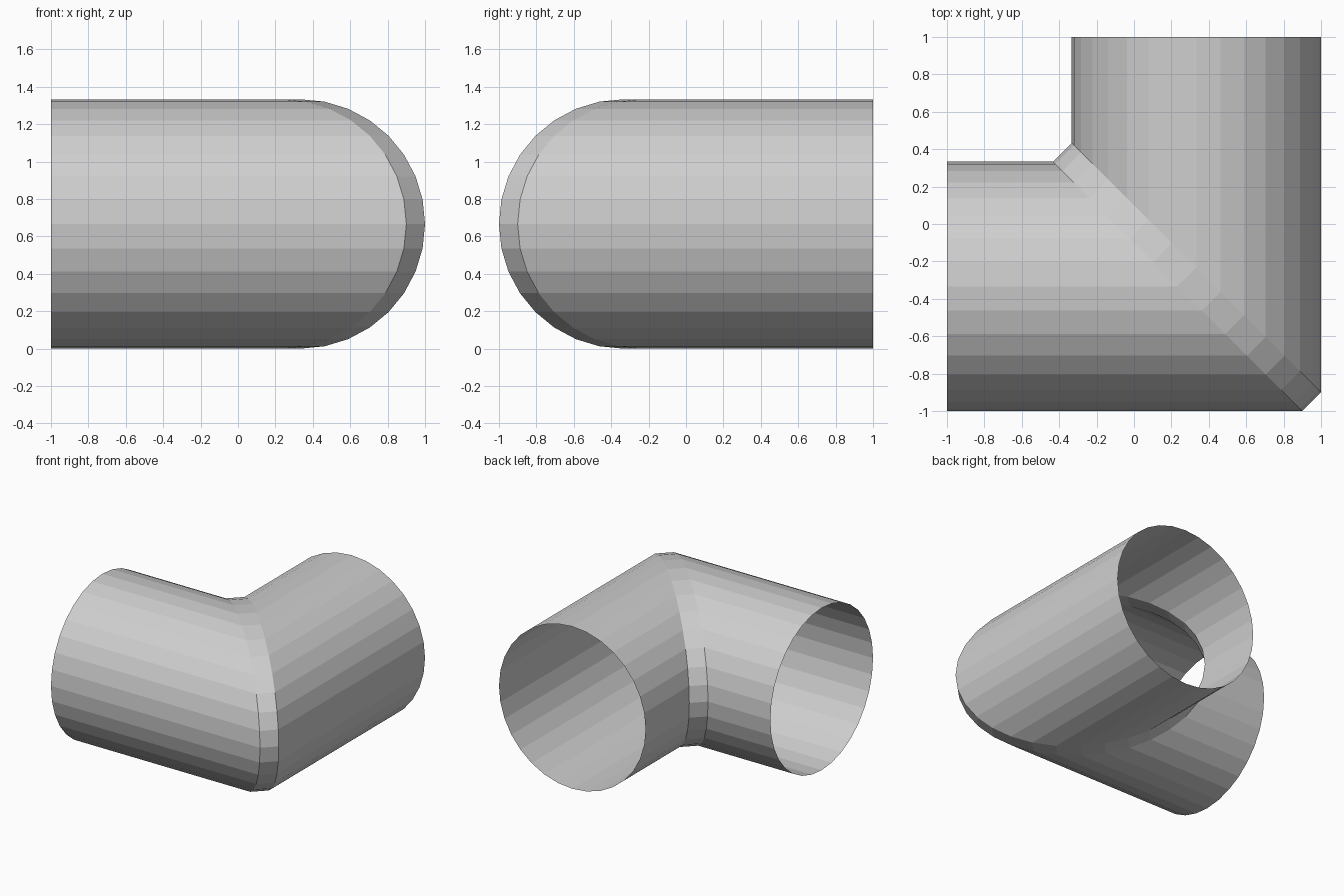
import bpy, bmesh, math

cube = bpy.data.objects.get("Cube")
if cube:
    bpy.data.objects.remove(cube, do_unlink=True)

RADIUS = 2 / 3
SIDES = 32
OFFSET = 1 / 3      # distance of each pipe axis from the centre
GAP = 0.1           # mitre setback on each side of the diagonal

# Plain grey finish
grey = bpy.data.materials.new("plain_grey")
colour = (0.62, 0.62, 0.62, 1)
grey.use_nodes = True
grey.diffuse_color = colour
grey.node_tree.nodes["Principled BSDF"].inputs["Base Color"].default_value = colour


def swap(p):
    """Reflect a point across the mitre diagonal."""
    return (-p[1], -p[0], p[2])


# Rings along the pipe: open mouth, then mitred end, then their reflections
mouth, mitre = [], []
for i in range(SIDES):
    a = 2 * math.pi * i / SIDES
    y = -OFFSET + RADIUS * math.cos(a)
    z = RADIUS + RADIUS * math.sin(a)
    mouth.append((-1, y, z))
    mitre.append((-GAP - y, y, z))
rings = [mouth, mitre, [swap(p) for p in mitre], [swap(p) for p in mouth]]

# Skin the left arm, the joint band and the back arm as one open shell
bm = bmesh.new()
loops = [[bm.verts.new(p) for p in ring] for ring in rings]
for near, far in zip(loops, loops[1:]):
    for i in range(SIDES):
        j = (i + 1) % SIDES
        bm.faces.new((near[i], far[i], far[j], near[j]))

# Point the faces outward from the first pipe axis
bm.normal_update()
bm.faces.ensure_lookup_table()
first = bm.faces[0]
centre = first.calc_center_median()
if first.normal.y * (centre.y + OFFSET) + first.normal.z * (centre.z - RADIUS) < 0:
    bmesh.ops.reverse_faces(bm, faces=bm.faces[:])

mesh = bpy.data.meshes.new("elbow_pipe")
bm.to_mesh(mesh)
bm.free()
mesh.materials.append(grey)
pipe = bpy.data.objects.new("elbow_pipe", mesh)
bpy.context.collection.objects.link(pipe)
